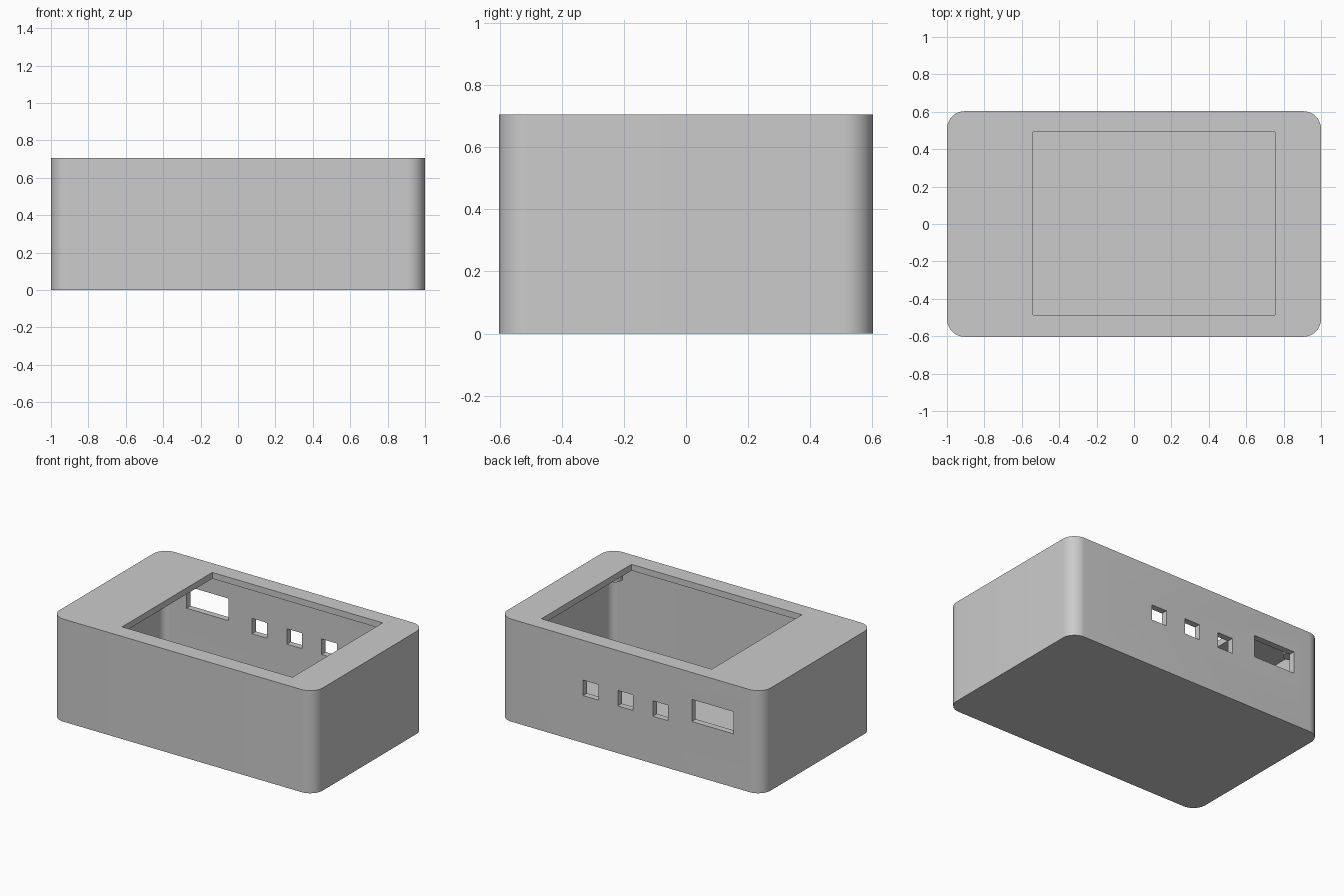
import bpy, bmesh, math

cube = bpy.data.objects.get("Cube")
if cube:
    bpy.data.objects.remove(cube, do_unlink=True)

HALF_X, HALF_Y, HEIGHT = 1.0, 0.603, 0.705
WALL, RADIUS = 0.043, 0.095

grey = bpy.data.materials.new("plain grey plastic")
grey.use_nodes = True
colour = (0.6, 0.6, 0.6, 1)
grey.diffuse_color = colour
grey.node_tree.nodes["Principled BSDF"].inputs["Base Color"].default_value = colour


def add_object(name, bm):
    bmesh.ops.recalc_face_normals(bm, faces=bm.faces)
    mesh = bpy.data.meshes.new(name)
    bm.to_mesh(mesh)
    bm.free()
    obj = bpy.data.objects.new(name, mesh)
    mesh.materials.append(grey)
    bpy.context.collection.objects.link(obj)
    return obj


def prism(name, profile, z0, z1):
    """Extrude a closed xy profile from z0 up to z1."""
    bm = bmesh.new()
    face = bm.faces.new([bm.verts.new((x, y, z0)) for x, y in profile])
    top = bmesh.ops.extrude_face_region(bm, geom=[face])["geom"]
    verts = [g for g in top if isinstance(g, bmesh.types.BMVert)]
    bmesh.ops.translate(bm, verts=verts, vec=(0, 0, z1 - z0))
    return add_object(name, bm)


def rounded_rect(hx, hy, r, steps=12):
    points = []
    for quarter, (sx, sy) in enumerate([(1, 1), (-1, 1), (-1, -1), (1, -1)]):
        for i in range(steps + 1):
            a = (quarter + i / steps) * math.pi / 2
            points.append((sx * (hx - r) + r * math.cos(a), sy * (hy - r) + r * math.sin(a)))
    return points


def box(name, x0, x1, y0, y1, z0, z1):
    return prism(name, [(x0, y0), (x1, y0), (x1, y1), (x0, y1)], z0, z1)


def smooth(obj):
    bpy.ops.object.select_all(action="DESELECT")
    obj.select_set(True)
    bpy.context.view_layer.objects.active = obj
    bpy.ops.object.shade_smooth_by_angle(angle=math.radians(30))


# Outer shell and the cavity inside it
case = prism("case_shell", rounded_rect(HALF_X, HALF_Y, RADIUS), 0, HEIGHT)
cutters = [prism("cavity_cutter",
                 rounded_rect(HALF_X - WALL, HALF_Y - WALL, RADIUS - WALL),
                 WALL, HEIGHT - WALL)]

# Window in the lid
cutters.append(box("window_cutter", -0.54, 0.755, -0.487, 0.492, HEIGHT - 0.1, HEIGHT + 0.1))

# Three small ports and one wide port in the back wall
for x in (0.302, 0.038, -0.228):
    cutters.append(box("small_port_cutter", x - 0.058, x + 0.058, 0.5, 0.7, 0.325, 0.431))
cutters.append(box("wide_port_cutter", -0.782, -0.466, 0.5, 0.7, 0.368, 0.52))

for cutter in cutters:
    cutter.hide_render = True
    mod = case.modifiers.new(cutter.name, "BOOLEAN")
    mod.operation = "DIFFERENCE"
    mod.solver = "EXACT"
    mod.object = cutter
bpy.context.view_layer.objects.active = case
for mod in list(case.modifiers):
    bpy.ops.object.modifier_apply(modifier=mod.name)
for cutter in cutters:
    bpy.data.objects.remove(cutter, do_unlink=True)
smooth(case)

# Short round posts under the lid corners
for sx, side in ((1, "left"), (-1, "right")):
    for sy, end in ((1, "back"), (-1, "front")):
        circle = [(sx * 0.87 + 0.05 * math.cos(i * math.tau / 32),
                   sy * 0.47 + 0.05 * math.sin(i * math.tau / 32)) for i in range(32)]
        smooth(prism(f"{end}_{side}_post", circle, 0.58, HEIGHT - WALL / 2))
